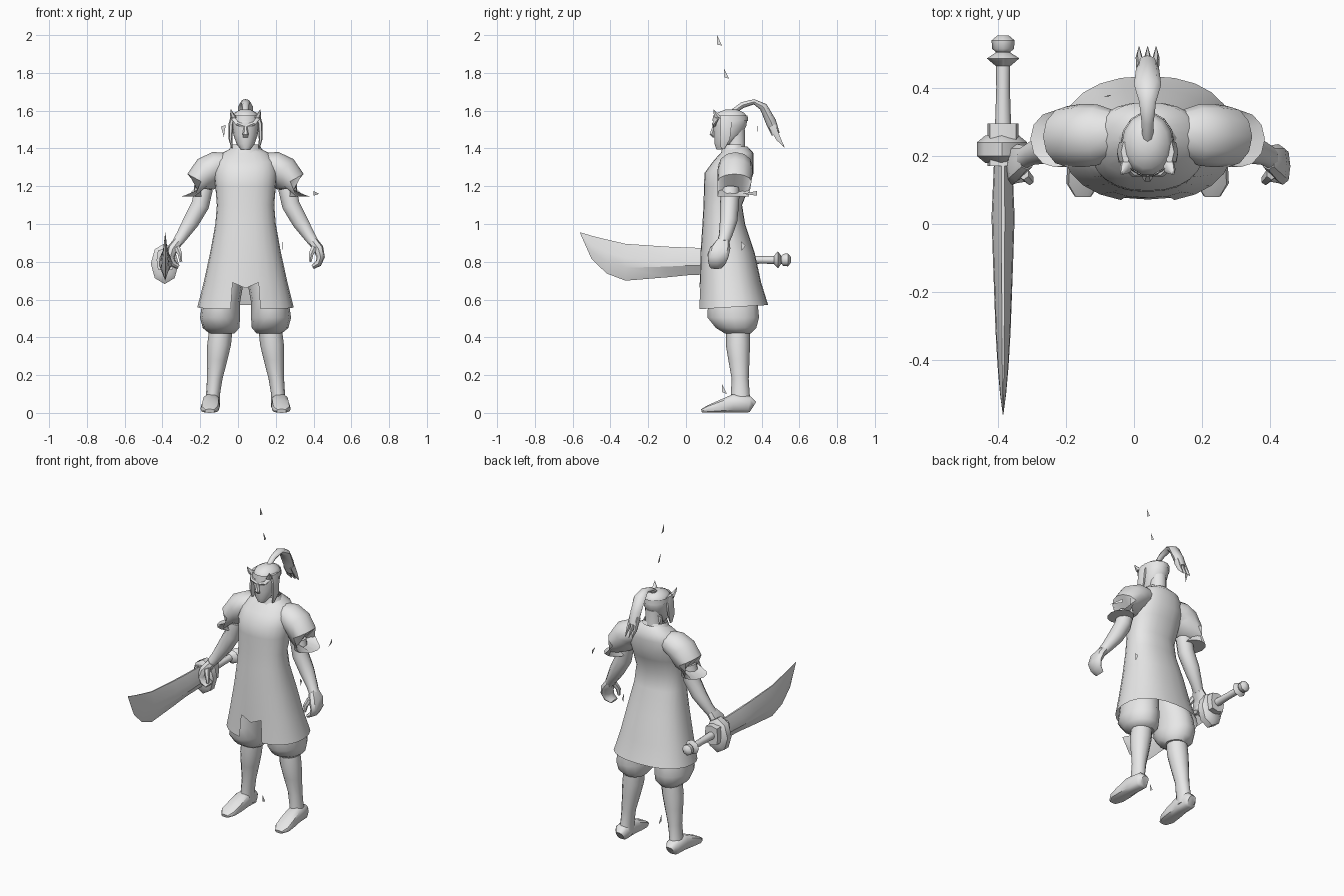
import bpy, bmesh, math
from mathutils import Vector

CX = 0.04  # body centre line
grey = bpy.data.materials.new("plain_grey")
grey.diffuse_color = (0.8, 0.8, 0.8, 1)
X, Y, Z = Vector((1, 0, 0)), Vector((0, 1, 0)), Vector((0, 0, 1))


def finish(name, bm, angle=45):
    bmesh.ops.recalc_face_normals(bm, faces=bm.faces)
    me = bpy.data.meshes.new(name)
    bm.to_mesh(me)
    bm.free()
    me.materials.append(grey)
    ob = bpy.data.objects.new(name, me)
    bpy.context.collection.objects.link(ob)
    bpy.ops.object.select_all(action='DESELECT')
    ob.select_set(True)
    bpy.context.view_layer.objects.active = ob
    bpy.ops.object.shade_smooth_by_angle(angle=math.radians(angle))
    return ob


def skin(rings, caps=True):
    """Join equal-length rings of points with quads."""
    bm = bmesh.new()
    vs = [[bm.verts.new(p) for p in r] for r in rings]
    n = len(vs[0])
    for a, b in zip(vs, vs[1:]):
        for i in range(n):
            bm.faces.new((a[i], a[(i + 1) % n], b[(i + 1) % n], b[i]))
    if caps:
        bm.faces.new(vs[0])
        bm.faces.new(vs[-1])
    return bm, vs


def rings_of(secs, n, power, u, flat):
    """Oval rings (x, y, z, half width, half depth) set along a path."""
    pts = [Vector(s[:3]) for s in secs]
    out = []
    for i, s in enumerate(secs):
        t = pts[min(i + 1, len(pts) - 1)] - pts[max(i - 1, 0)]
        if flat or len(s) > 5:
            t = Z.copy()
        v = t.cross(u).normalized()
        if flat:
            v = Y
        w = X if (len(s) > 5) else u
        if len(s) > 5:
            w, v = Y, (-X)
        ring = []
        for k in range(n):
            a = 2 * math.pi * k / n
            c, d = math.cos(a), math.sin(a)
            c = math.copysign(abs(c) ** (2 / power), c)
            d = math.copysign(abs(d) ** (2 / power), d)
            # with u = X the width runs along u; with u = Y the depth does
            p, q = (s[3], s[4]) if u == X else (s[4], s[3])
            ring.append(pts[i] + w * c * p + v * d * q)
        out.append(ring)
    return out


def loft(name, secs, n=12, power=2, u=X, flat=False, sides=(0,), caps=True):
    for s in sides:
        rs = rings_of(secs, n, power, u, flat)
        if s:
            rs = [[Vector((CX + s * p.x, p.y, p.z)) for p in r] for r in rs]
        bm, _ = skin(rs, caps)
        finish(name + {0: "", 1: "_left", -1: "_right"}[s], bm)


PAIR = (1, -1)

# robe: open shell with a notch cut in the front hem
robe = [(CX, .25, .56, .255, .185), (CX, .235, .69, .222, .163), (CX, .22, .85, .187, .143),
        (CX, .2, 1.0, .16, .113), (CX, .195, 1.1, .152, .102), (CX, .215, 1.2, .16, .12),
        (CX, .228, 1.27, .168, .13), (CX, .25, 1.33, .16, .108), (CX, .27, 1.375, .125, .088),
        (CX, .27, 1.41, .06, .055)]
bm, vs = skin(rings_of(robe, 24, 2.3, X, True), caps=False)
for v in vs[0]:
    v.co.z += (v.co.y - .25) * .06
vs[1][18].co.z -= .03
bm.faces.ensure_lookup_table()
bmesh.ops.delete(bm, geom=[bm.faces[17], bm.faces[18]], context='FACES')
finish("robe", bm)

# collar and neck
loft("collar", [(CX, .265, 1.345, .13, .095), (CX, .255, 1.385, .09, .07), (CX, .25, 1.42, .075, .06)],
     10, flat=True, caps=False)
loft("neck", [(CX, .27, 1.34, .06, .055), (CX, .265, 1.42, .048, .05), (CX, .26, 1.5, .05, .055)], 10, flat=True)

# head
loft("head", [(CX, .185, 1.395, .025, .025), (CX, .2, 1.425, .048, .05), (CX, .222, 1.47, .064, .075),
              (CX, .232, 1.52, .073, .09), (CX, .235, 1.56, .076, .092), (CX, .237, 1.588, .06, .075),
              (CX, .24, 1.607, .025, .03)], 14, flat=True)
loft("nose", [(CX, .15, 1.52, .008, .01), (CX, .137, 1.475, .016, .014), (CX, .15, 1.458, .012, .01)], 6, flat=True)
loft("brow", [(.002, .155, 1.515, .012, .014), (.045, .15, 1.533, .012, .012), (.068, .17, 1.56, .01, .006)],
     6, u=Y, sides=PAIR)
loft("headband", [(CX, .234, 1.545, .08, .096), (CX, .235, 1.575, .078, .094)], 14, flat=True, caps=False)
loft("headband_point", [(.06, .175, 1.56, .02, .025), (.07, .16, 1.58, .012, .015), (.078, .146, 1.607, .001, .001)],
     6, flat=True, sides=PAIR)
# side hair hanging in front of the ears
loft("side_hair", [(.064, .212, 1.575, .014, .034), (.077, .212, 1.53, .013, .034), (.08, .207, 1.45, .01, .03),
                   (.072, .195, 1.4, .003, .012)], 6, flat=True, sides=PAIR)

# ponytail ending in three spikes
loft("ponytail", [(CX, .25, 1.595, .016, .014), (CX, .3, 1.63, .018, .016), (CX, .36, 1.647, .025, .014),
                  (CX, .41, 1.62, .04, .022), (CX, .45, 1.54, .035, .028), (CX, .475, 1.475, .03, .022)], 8)
for i, dx in enumerate((-.025, 0, .025)):
    loft("ponytail_spike_%d" % i, [(CX + dx * .8, .455, 1.52, .014, .022), (CX + dx, .49, 1.45, .01, .014),
                                   (CX + dx, .522, 1.405, .001, .001)], 6)

# sleeves with level cuffs
loft("sleeve", [(.1, .265, 1.32, .06, .07), (.15, .262, 1.31, .075, .09), (.195, .26, 1.285, .083, .093),
                (.235, .257, 1.225, .083, .09), (.272, .25, 1.145, .073, .083, 1)], 12, u=Y, sides=PAIR)
# forearms
loft("forearm", [(.22, .235, 1.19, .05, .05), (.24, .23, 1.1, .05, .05), (.29, .225, 1.01, .045, .046),
                 (.335, .21, .94, .034, .036), (.362, .195, .9, .028, .034)], 10, u=Y, sides=PAIR)
# hands: palm with curled fingers, and thumb
loft("hand", [(.355, .195, .91, .026, .035), (.385, .18, .87, .028, .055), (.398, .17, .825, .022, .055),
              (.385, .165, .79, .018, .045), (.355, .16, .772, .012, .035)], 8, 2.5, u=Y, sides=PAIR)
loft("thumb", [(.365, .15, .88, .018, .02), (.347, .13, .84, .014, .016), (.342, .128, .8, .008, .01)],
     6, u=Y, sides=PAIR)

# baggy trousers, lower legs and feet
loft("trouser", [(.125, .275, .42, .066, .07), (.13, .265, .45, .097, .11), (.135, .25, .505, .106, .14),
                 (.13, .248, .58, .1, .135), (.1, .23, .75, .1, .11)], 14, flat=True, sides=PAIR)
loft("shin", [(.13, .275, .45, .062, .062), (.14, .275, .36, .063, .064), (.15, .28, .28, .054, .056),
              (.163, .287, .18, .041, .045), (.172, .287, .1, .037, .05), (.178, .295, .03, .043, .055)],
     12, flat=True, sides=PAIR)
loft("foot", [(.178, .355, .032, .025, .032), (.18, .335, .045, .043, .045), (.183, .25, .05, .045, .05),
              (.186, .18, .034, .05, .034), (.19, .12, .021, .049, .021), (.19, .082, .01, .025, .01)],
     10, 2.8, sides=PAIR)

# sword blade: six-sided section, thick below the spine and thin at the edges
SX, SZ = -.385, .81
bm, _ = skin([[(SX + dx * t, y, lo + (hi - lo) * f) for dx, f in
               ((0, 0), (1, .35), (.9, .62), (.15, 1), (-.15, 1), (-.9, .62), (-1, .35))]
              for y, lo, hi, t in ((.2, .735, .87, .026), (.02, .73, .875, .034), (-.1, .718, .88, .03),
                                   (-.32, .7, .895, .022), (-.42, .738, .918, .016), (-.5, .815, .938, .009),
                                   (-.56, .95, .956, .001))])
finish("blade", bm, 25)

# guard, grip, collar ring and pommel
loft("guard", [(SX - .003, .18, .79, .05, .08), (SX - .003, .2, .79, .074, .108), (SX - .003, .24, .79, .074, .108),
               (SX - .003, .26, .79, .05, .08)], 8)
loft("guard_block", [(SX, .17, SZ, .046, .06), (SX, .295, SZ, .046, .06)], 8, 4)
loft("grip", [(SX, .28, SZ, .024, .024), (SX, .4, SZ, .02, .02), (SX, .53, SZ, .022, .022)], 8)
loft("grip_ring", [(SX, .465, SZ, .022, .022), (SX, .487, SZ, .048, .045), (SX, .505, SZ, .02, .02)], 8)
loft("pommel", [(SX, .5, SZ, .014, .014), (SX, .515, SZ, .032, .032), (SX, .54, SZ, .034, .034),
                (SX, .555, SZ, .016, .016)], 8)

# loose triangular shards floating round the figure
shards = [((CX, .165, 2.0), (CX, .165, 1.95), (CX, .19, 1.945)),
          ((CX, .2, 1.825), (CX, .205, 1.775), (CX, .228, 1.77)),
          ((-.09, .375, 1.515), (-.065, .38, 1.525), (-.075, .375, 1.46)),
          ((.4, .375, 1.175), (.43, .3, 1.16), (.4, .375, 1.15)),
          ((CX, .19, .155), (CX, .19, .11), (CX, .217, .1)),
          ((.235, .29, .91), (.235, .295, .86), (.232, .315, .885))]
bm = bmesh.new()
for tri in shards:
    bm.faces.new([bm.verts.new(p) for p in tri])
finish("shards", bm)
